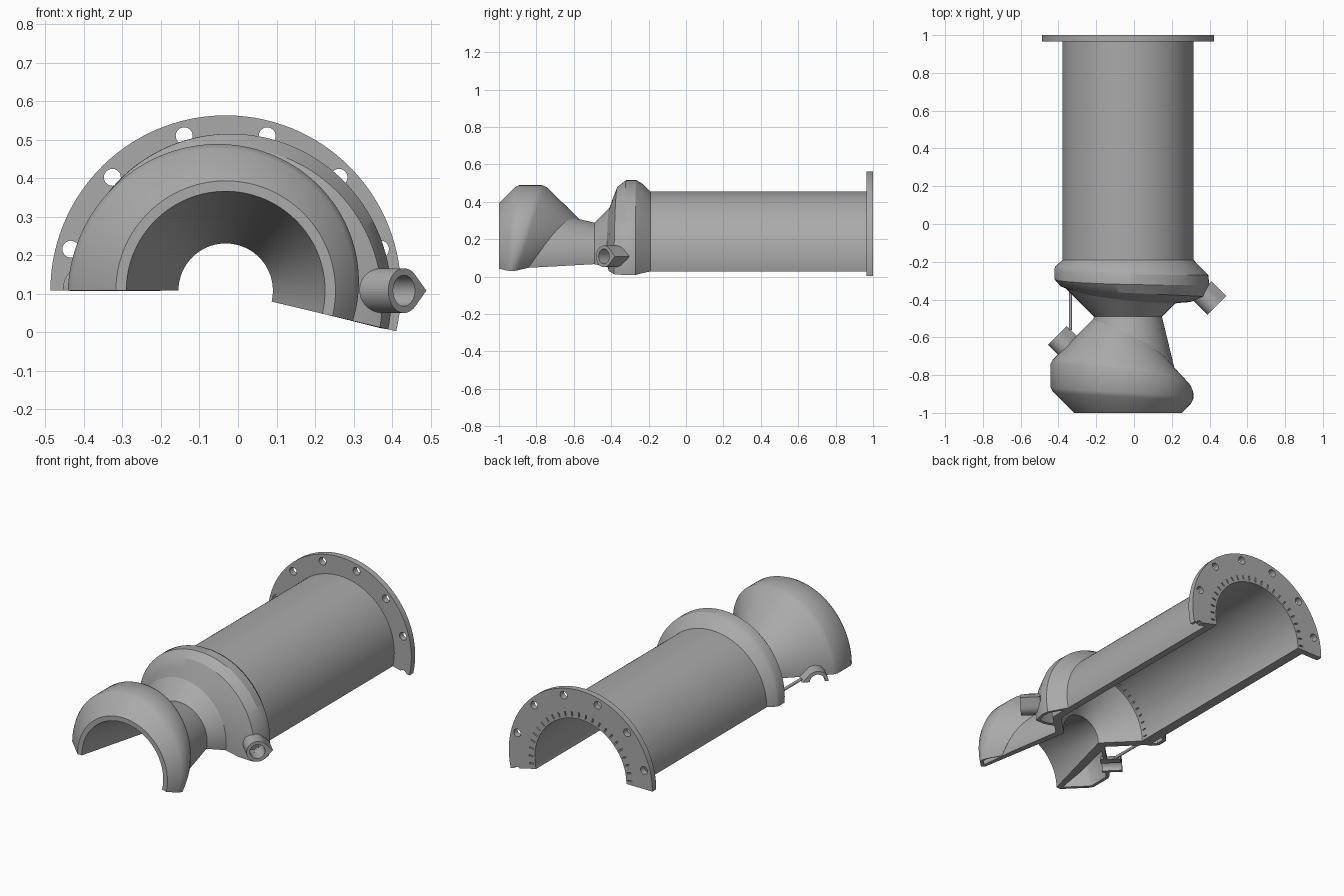
import bpy, bmesh, math
from mathutils import Vector, Matrix

cube = bpy.data.objects.get("Cube")
if cube:
    bpy.data.objects.remove(cube, do_unlink=True)

CX, CZ = -0.032, 0.108              # axis of the chamber, along y
START, END, STEPS = 180.0, -13.4, 72

metal = bpy.data.materials.new("grey_metal")
metal.use_nodes = True
GREY = (0.4, 0.4, 0.4, 1)
metal.diffuse_color = GREY
metal.node_tree.nodes["Principled BSDF"].inputs["Base Color"].default_value = GREY


def polar(r, y, deg):
    a = math.radians(deg)
    return Vector((CX + r * math.cos(a), y, CZ + r * math.sin(a)))


def make(name, bm, fix=True):
    if fix:
        bmesh.ops.recalc_face_normals(bm, faces=bm.faces)
    me = bpy.data.meshes.new(name)
    bm.to_mesh(me)
    bm.free()
    me.materials.append(metal)
    ob = bpy.data.objects.new(name, me)
    bpy.context.collection.objects.link(ob)
    return ob


def apply(ob, kind, **settings):
    mod = ob.modifiers.new(kind.lower(), kind)
    for key, value in settings.items():
        setattr(mod, key, value)
    bpy.context.view_layer.objects.active = ob
    bpy.ops.object.modifier_apply(modifier=mod.name)


def cut(ob, cutter):
    apply(ob, "BOOLEAN", object=cutter, operation="DIFFERENCE", solver="EXACT")


def sweep(name, section, closed=True):
    """Sweep a (radius, y) section around the axis; section is a function of angle."""
    bm = bmesh.new()
    rings = []
    for i in range(STEPS + 1):
        deg = START + (END - START) * i / STEPS
        rings.append([bm.verts.new(polar(r, y, deg)) for r, y in section(deg)])
    n = len(rings[0])
    for a, b in zip(rings, rings[1:]):
        for j in range(n if closed else n - 1):
            k = (j + 1) % n
            bm.faces.new((a[j], a[k], b[k], b[j]))
    if closed:
        bm.faces.new(rings[0])
        bm.faces.new(rings[-1][::-1])
    elif sum(f.normal.dot(f.calc_center_median() - Vector((CX, f.calc_center_median().y, CZ)))
             for f in bm.faces if not f.normal_update()) < 0:
        bmesh.ops.reverse_faces(bm, faces=bm.faces)
    return make(name, bm, closed)


def blend(deg, a, b, c):
    """Quadratic through values at 180, 90 and 0 degrees."""
    t = (180 - deg) / 90
    return a + (b - a) * t + (c - 2 * b + a) * t * (t - 1) / 2


def boxes(name, angles, r, y, size):
    bm = bmesh.new()
    for deg in angles:
        m = (Matrix.Translation(polar(r, y, deg)) @ Matrix.Rotation(-math.radians(deg), 4, "Y")
             @ Matrix.Diagonal((*size, 1)))
        bmesh.ops.create_cube(bm, size=1, matrix=m)
    return make(name, bm)


def rods(name, places, radius, length, axis):
    bm = bmesh.new()
    turn = Vector(axis).to_track_quat("Z", "Y").to_matrix().to_4x4()
    for p in places:
        bmesh.ops.create_cone(bm, cap_ends=True, segments=24, radius1=radius, radius2=radius,
                              depth=length, matrix=Matrix.Translation(p) @ turn)
    return make(name, bm)


def port(name, mouth, axis, half):
    """Teardrop pipe stub running inward from its mouth, with a round bore."""
    R, bore, length, n = 0.058, 0.04, 0.11, 48
    along = Vector((1, 1, 0)).normalized()
    inward = -Vector(axis).normalized()
    bm = bmesh.new()
    loops = []
    for i in range(n // 2 + 1 if half else n):
        a = 2 * math.pi * i / n
        off = min(a, 2 * math.pi - a)
        outer = R / math.cos(math.pi / 4 - off) if off < math.pi / 4 else R
        d = along * math.cos(a) + Vector((0, 0, math.sin(a)))
        loops.append([bm.verts.new(Vector(mouth) + d * r + inward * s)
                      for r, s in ((outer, 0), (outer, length), (bore, length), (bore, 0))])
    pairs = list(zip(loops, loops[1:])) + ([] if half else [(loops[-1], loops[0])])
    for a, b in pairs:
        for j in range(4):
            k = (j + 1) % 4
            bm.faces.new((a[j], a[k], b[k], b[j]))
    if half:
        bm.faces.new(loops[0])
        bm.faces.new(loops[-1][::-1])
    return make(name, bm)


# chamber and nozzle wall
wall = [(0.347, 0.965), (0.347, -0.323), (0.18, -0.49), (0.25, -0.78), (0.285, -1),
        (0.258, -1), (0.1225, -0.485), (0.29, -0.315), (0.29, 0.965)]
chamber = sweep("chamber_and_nozzle_wall", lambda d: wall)

# end flange with bolt holes
flange = sweep("end_flange", lambda d: [(0.29, 0.965), (0.455, 0.965), (0.455, 1), (0.29, 1)])
bolts = rods("bolt_hole_cutter", [polar(0.416, 0.98, d) for d in range(-15, 180, 30)],
             0.022, 0.1, (0, 1, 0))

# cooling slots in the flange and chamber
slots = [d for d in range(-8, 178, 8)]
flange_slots = boxes("flange_slot_cutter", slots, 0.314, 1, (0.026, 0.03, 0.007))
chamber_slots = boxes("chamber_slot_cutter", slots, 0.29, -0.29, (0.03, 0.022, 0.006))
cut(flange, bolts)
cut(flange, flange_slots)
cut(chamber, chamber_slots)


# tapering ring ducts around the nozzle mouth and the chamber
def nozzle_section(d):
    R = blend(d, 0.41, 0.38, 0.345)
    back = blend(d, -0.73, -0.76, -0.89)
    foot = (R + back - 0.0624) / 0.76
    front = R - 1.285
    return [(0.285, -1), (R - 0.012, front - 0.012), (R, front + 0.012), (R, back - 0.012),
            (R - 0.012, back + 0.012), (0.0624 - 0.24 * foot, foot)]


duct_left = [(.347, -.19), (.385, -.225), (.39, -.24), (.39, -.29), (.36, -.325), (.34, -.333), (.325, -.335)]
duct_top = [(.347, -.19), (.39, -.235), (.407, -.265), (.407, -.32), (.372, -.365), (.32, -.385), (.267, -.405)]
duct_right = [(.347, -.19), (.395, -.24), (.425, -.27), (.43, -.32), (.405, -.385), (.33, -.412), (.25, -.42)]


def chamber_section(d):
    return [tuple(blend(d, *v) for v in zip(a, b, c))
            for a, b, c in zip(duct_left, duct_top, duct_right)]


nozzle_duct = sweep("nozzle_ring_duct", nozzle_section, False)
chamber_duct = sweep("chamber_ring_duct", chamber_section, False)
for duct in (nozzle_duct, chamber_duct):
    apply(duct, "SOLIDIFY", thickness=0.02, offset=-1)

# pipe ports with their bores
right_mouth, left_mouth = Vector((0.431, -0.439, CZ)), Vector((-0.414, -0.599, CZ))
out_right, out_left = Vector((1, -1, 0)), Vector((-1, 1, 0))
inlet = port("inlet_port", right_mouth, out_right, False)
outlet = port("outlet_port", left_mouth, out_left, True)
inlet_bore = rods("inlet_bore_cutter", [right_mouth], 0.04, 0.22, out_right)
outlet_bore = rods("outlet_bore_cutter", [left_mouth], 0.04, 0.22, out_left)
cut(chamber_duct, inlet_bore)
cut(nozzle_duct, outlet_bore)

# thin strut between the outlet port and the chamber duct
strut = rods("strut", [Vector((-0.337, -0.44, CZ + 0.008))], 0.008, 0.24, (0, 1, 0))

for helper in (bolts, flange_slots, chamber_slots, inlet_bore, outlet_bore):
    bpy.data.objects.remove(helper, do_unlink=True)

for ob in (chamber, flange, nozzle_duct, chamber_duct, inlet, outlet, strut):
    bpy.ops.object.select_all(action="DESELECT")
    ob.select_set(True)
    bpy.context.view_layer.objects.active = ob
    bpy.ops.object.shade_smooth_by_angle(angle=math.radians(30))
